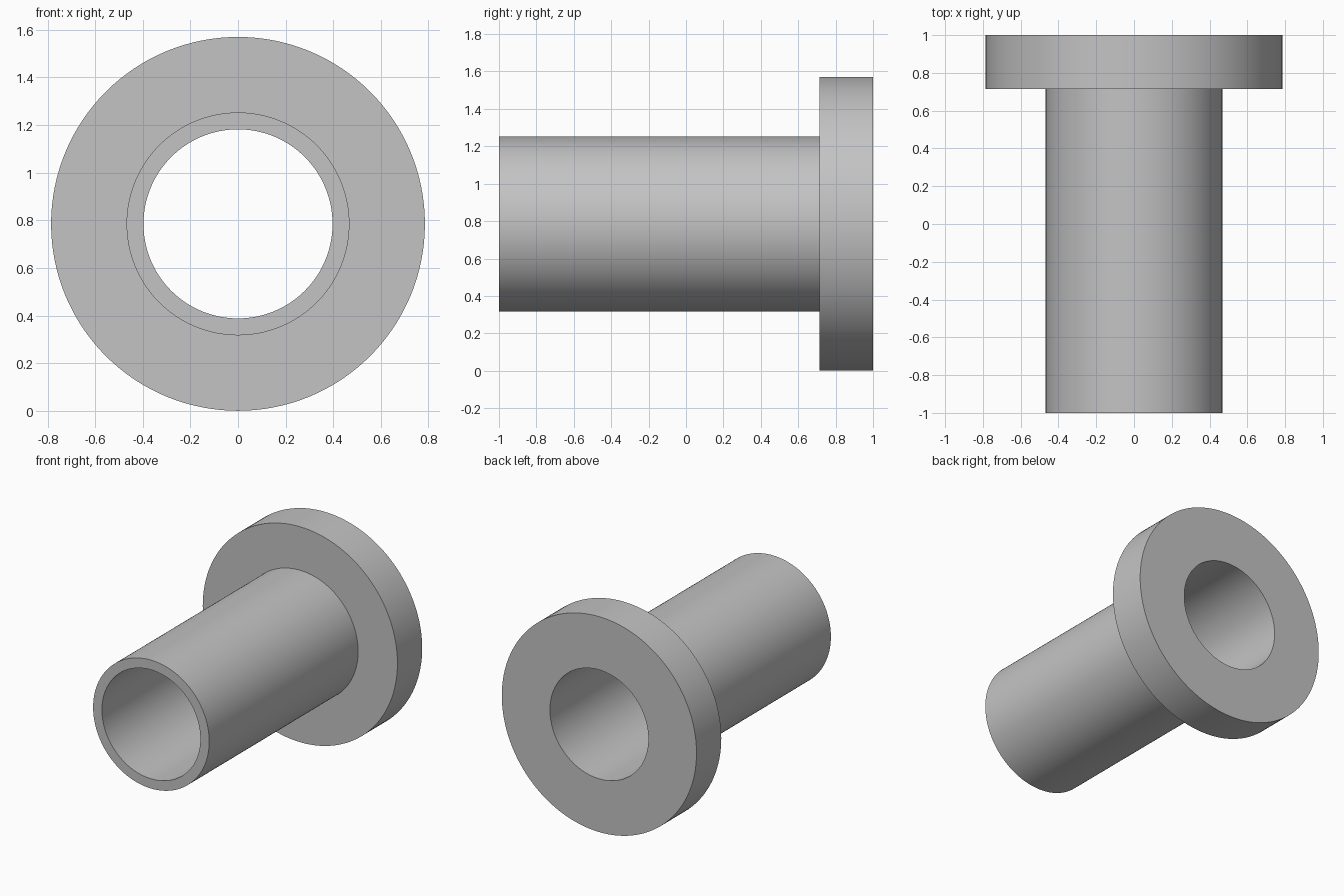
import bpy, bmesh, math
from mathutils import Matrix, Vector

cube = bpy.data.objects.get("Cube")
if cube:
    bpy.data.objects.remove(cube, do_unlink=True)

SEGMENTS = 128
BORE, TUBE, FLANGE = 0.397, 0.468, 0.785      # radii
FRONT, SHOULDER, BACK = -1.0, 0.715, 1.0      # stations along y

# Plain grey material
grey = bpy.data.materials.new("light_grey")
grey.use_nodes = True
colour = (0.55, 0.55, 0.55, 1)
grey.diffuse_color = colour
grey.node_tree.nodes["Principled BSDF"].inputs["Base Color"].default_value = colour

# Closed cross-section (radius, y) turned around the y axis
profile = [(BORE, FRONT), (TUBE, FRONT), (TUBE, SHOULDER),
           (FLANGE, SHOULDER), (FLANGE, BACK), (BORE, BACK)]

bm = bmesh.new()
rings = []
for i in range(SEGMENTS):
    turn = Matrix.Rotation(math.tau * i / SEGMENTS, 3, 'Y')
    rings.append([bm.verts.new(turn @ Vector((0, y, r))) for r, y in profile])
for i, ring in enumerate(rings):
    following = rings[(i + 1) % SEGMENTS]
    for j in range(len(profile)):
        k = (j + 1) % len(profile)
        bm.faces.new((ring[j], ring[k], following[k], following[j]))
bmesh.ops.recalc_face_normals(bm, faces=bm.faces)

mesh = bpy.data.meshes.new("flanged_bushing")
bm.to_mesh(mesh)
bm.free()
mesh.materials.append(grey)

# Flanged sleeve resting on the ground
bushing = bpy.data.objects.new("flanged_bushing", mesh)
bushing.location.z = FLANGE
bpy.context.collection.objects.link(bushing)
bpy.ops.object.select_all(action='DESELECT')
bushing.select_set(True)
bpy.context.view_layer.objects.active = bushing
bpy.ops.object.shade_smooth_by_angle(angle=math.radians(30))
